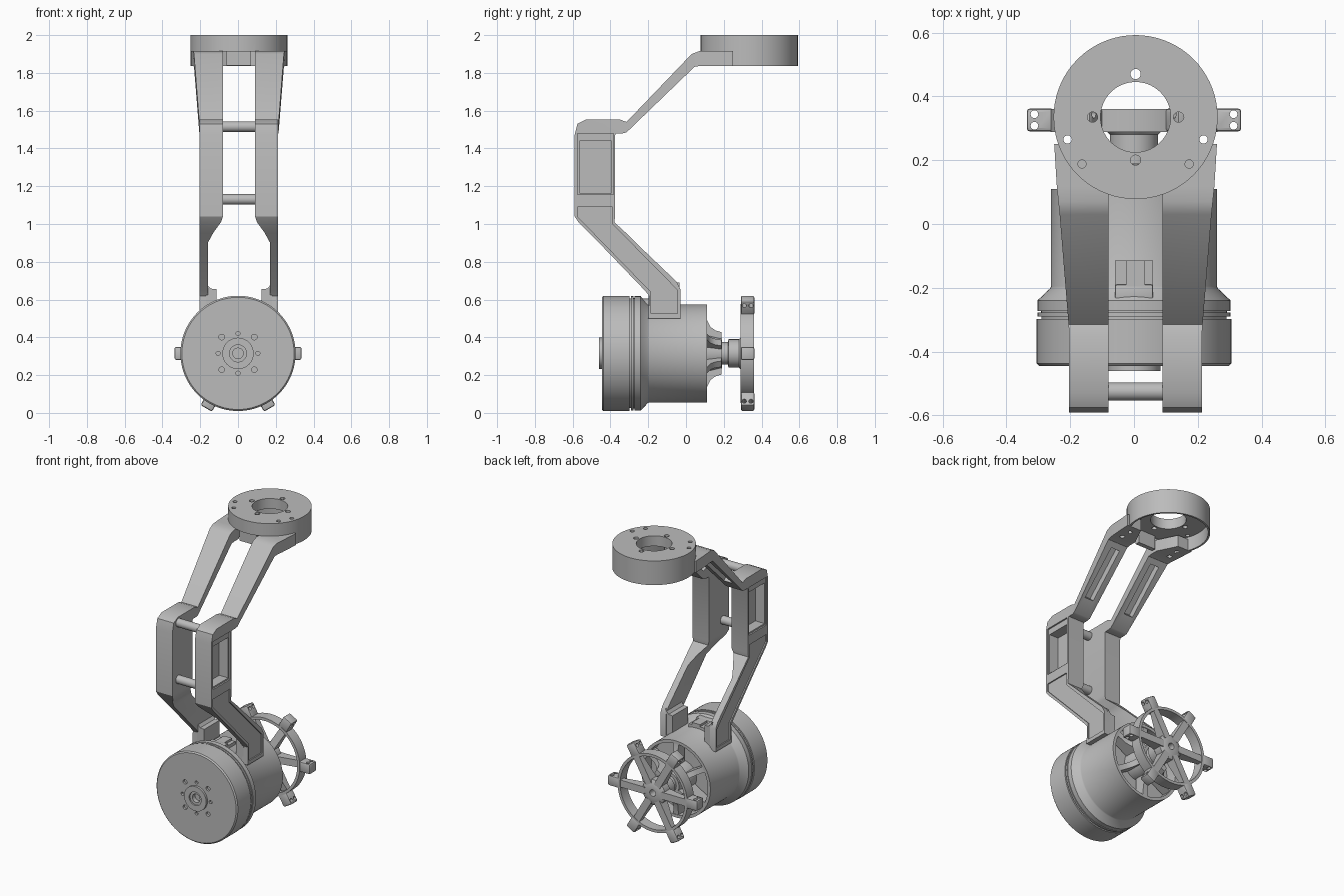
import bpy, bmesh
from math import sin, cos, pi, radians
from mathutils import Matrix, Vector

cube = bpy.data.objects.get("Cube")
if cube:
    bpy.data.objects.remove(cube)

grey = bpy.data.materials.new("machined_grey")
grey.use_nodes = True
tone = (0.5, 0.5, 0.5, 1)
grey.diffuse_color = tone
grey.node_tree.nodes["Principled BSDF"].inputs["Base Color"].default_value = tone

AXIS_Z = 0.315    # height of the motor axis
ARM_X = 0.005     # slight sideways offset of the arm frame
RING_Y = 0.335    # centre of the top mounting ring


def to_object(name, bm):
    bmesh.ops.recalc_face_normals(bm, faces=bm.faces)
    mesh = bpy.data.meshes.new(name)
    bm.to_mesh(mesh)
    bm.free()
    mesh.materials.append(grey)
    ob = bpy.data.objects.new(name, mesh)
    bpy.context.collection.objects.link(ob)
    return ob


def loft(name, rings, closed=False):
    """Skin a row of equal point loops; cap the ends unless closed."""
    bm = bmesh.new()
    rows = [[bm.verts.new(p) for p in ring] for ring in rings]
    n = len(rows[0])
    pairs = list(zip(rows, rows[1:]))
    if closed:
        pairs.append((rows[-1], rows[0]))
    else:
        bm.faces.new(rows[0])
        bm.faces.new(rows[-1])
    for a, b in pairs:
        for i in range(n):
            j = (i + 1) % n
            bm.faces.new((a[i], a[j], b[j], b[i]))
    bmesh.ops.remove_doubles(bm, verts=bm.verts, dist=1e-5)
    wires = [e for e in bm.edges if not e.link_faces]
    bmesh.ops.delete(bm, geom=wires, context='EDGES')
    return to_object(name, bm)


def lathe_y(name, profile, seg=72):
    """Turn an (r, y) profile about the motor axis."""
    turns = [2 * pi * k / seg for k in range(seg)]
    return loft(name, [[(r * cos(t), y, AXIS_Z + r * sin(t)) for r, y in profile]
                       for t in turns], True)


def lathe_z(name, profile, seg=72):
    """Turn an (r, z) profile about the mounting ring axis."""
    turns = [2 * pi * k / seg for k in range(seg)]
    return loft(name, [[(r * cos(t), RING_Y + r * sin(t), z) for r, z in profile]
                       for t in turns], True)


def prism_x(name, pts, x0, x1):
    return loft(name, [[(x, y, z) for y, z in pts] for x in (x0, x1)])


def box(name, lo, hi, bevel=0):
    bm = bmesh.new()
    bmesh.ops.create_cube(bm, size=1)
    for v in bm.verts:
        v.co = Vector([(a + b) / 2 + c * (b - a) for a, b, c in zip(lo, hi, v.co)])
    if bevel:
        bmesh.ops.bevel(bm, geom=bm.edges[:], offset=bevel, segments=2,
                        profile=0.5, affect='EDGES')
    return to_object(name, bm)


def rod(name, a, b, r, seg=20):
    a, b = Vector(a), Vector(b)
    bm = bmesh.new()
    bmesh.ops.create_cone(bm, cap_ends=True, segments=seg, radius1=r, radius2=r,
                          depth=(b - a).length)
    spin = (b - a).to_track_quat('Z', 'Y').to_matrix().to_4x4()
    bm.transform(Matrix.Translation((a + b) / 2) @ spin)
    return to_object(name, bm)


def bake(ob):
    graph = bpy.context.evaluated_depsgraph_get()
    mesh = bpy.data.meshes.new_from_object(ob.evaluated_get(graph))
    ob.modifiers.clear()
    ob.data = mesh


def cut(ob, cutters, mirror=False):
    for c in cutters:
        c.hide_render = True
        m = ob.modifiers.new("cut", 'BOOLEAN')
        m.operation, m.solver, m.object = 'DIFFERENCE', 'EXACT', c
    if mirror:
        m = ob.modifiers.new("mirror", 'MIRROR')
        m.use_mirror_merge = False
    bake(ob)
    for c in cutters:
        bpy.data.objects.remove(c)


def spin_y(ob, angle):
    """Turn a part's mesh about the motor axis."""
    centre = Matrix.Translation((0, 0, AXIS_Z))
    ob.data.transform(centre @ Matrix.Rotation(angle, 4, 'Y') @ centre.inverted())


# Side arms: front edge (y, z), back edge (y, z), inner x, outer x
stations = [
    (-.20, .50, -.03, .50, .165, .208), (-.195, .62, -.03, .655, .165, .208),
    (-.215, .645, -.05, .695, .165, .208), (-.46, .90, -.265, .90, .165, .208),
    (-.515, .955, -.32, .955, .135, .208), (-.57, 1.01, -.38, 1.01, .095, .208),
    (-.59, 1.04, -.375, 1.04, .085, .208), (-.59, 1.47, -.375, 1.47, .085, .208),
    (-.575, 1.53, -.37, 1.48, .085, .208), (-.53, 1.553, -.35, 1.48, .085, .208),
    (-.35, 1.553, -.335, 1.48, .085, .208), (-.315, 1.54, -.315, 1.485, .085, .21),
    (.03, 1.90, .045, 1.832, .085, .238), (.07, 1.915, .07, 1.836, .085, .242),
    (.12, 1.915, .12, 1.836, .085, .247), (.25, 1.915, .25, 1.836, .15, .255)]
arms = loft("side_arms", [[(xi, a, b), (xo, a, b), (xo, c, d), (xi, c, d)]
                          for a, b, c, d, xi, xo in stations])
cutters = [
    box("window_lip", (.198, -.575, 1.155), (.3, -.385, 1.48)),
    box("window_pocket", (.13, -.565, 1.165), (.3, -.395, 1.44)),
    prism_x("shin_pocket", [(-.185, .525), (-.045, .525), (-.045, .65), (-.39, 1.0),
                            (-.39, 1.09), (-.575, 1.09), (-.575, 1.04), (-.185, .64)],
            .2, .3),
    loft("thigh_slot", [[(x, y + s, z - s) for x, s in
                         ((.125, -.015), (.19, -.015), (.19, .1), (.125, .1))]
                        for y, z in ((-.25, 1.575), (.0, 1.82))])]
for y, z, r in ((-.52, 1.515, .015), (-.45, 1.515, .015), (-.54, 1.125, .015),
                (-.43, 1.125, .015), (-.135, .59, .011), (-.095, .59, .011)):
    cutters.append(rod("screw_hole", (.17, y, z), (.3, y, z), r))
for y in (.12, .19):
    cutters.append(rod("pad_hole", (.19, y, 1.8), (.19, y, 1.88), .016))
cut(arms, cutters, mirror=True)
arms.location.x = ARM_X

# Cross bars between the arms
for z in (1.515, 1.13):
    rod("cross_bar", (-.1, -.525, z), (.1, -.525, z), .028, 32)

# Feet that seat the arms on the motor
foot = [(.175, .5), (.175, .69), (.162, .672), (.15, .658), (.12, .655), (.12, .52)]
for s in (-1, 1):
    loft("arm_foot", [[(s * x + ARM_X, y, z) for x, z in foot] for y in (-.198, -.035)])
box("cable_block", (-.06, -.25, .5), (.06, -.19, .605), .006)
box("cable_plug", (-.06, -.2, .5), (.06, -.115, .59))
box("cable_plug_core", (-.025, -.2, .5), (.035, -.115, .605))

# Top mounting ring: a cup open below
ring = lathe_z("mounting_ring", [(.11, 1.93), (.11, 2), (.257, 2), (.257, 1.836),
                                 (.245, 1.836), (.245, 1.93)])
holes = [box("front_gap", (-.085, .03, 1.8), (.085, .2, 1.914))]
for x, y, r in ((0, .135, .016), (0, -.135, .016), (.135, 0, .016), (-.135, 0, .016),
                (.213, -.07, .013), (-.213, -.07, .013), (.168, -.147, .013),
                (-.168, -.147, .013)):
    holes.append(rod("ring_hole", (x, RING_Y + y, 1.9), (x, RING_Y + y, 2.1), r))
cut(ring, holes)
ring.location.x = ARM_X
box("ring_key", (-.06, .1, 1.838), (.07, .13, 1.94))

# Motor: rotor drum, grooves, collar, stator can
motor = lathe_y("motor_housing", [
    (0, -.42), (.028, -.42), (.028, -.45), (.045, -.45), (.045, -.46), (.083, -.46),
    (.083, -.445), (.297, -.445), (.305, -.437), (.305, -.298), (.29, -.298),
    (.29, -.29), (.303, -.29), (.303, -.278), (.292, -.278), (.292, -.272),
    (.303, -.272), (.303, -.24), (.264, -.203), (.26, -.195), (.26, .11),
    (.24, .11), (.24, .03), (0, .03)], 96)
bolts = []
for k in range(8):
    t, r = k * pi / 4, (.122 if k % 2 else .105)
    x, z = r * cos(t), AXIS_Z + r * sin(t)
    bolts.append(rod("bolt_hole", (x, -.5, z), (x, -.43, z), .015 if k % 2 else .011))
cut(motor, bolts)

# Rear spider: curved fins inside the can
fin = [(.05, .04), (.245, .04), (.245, .106), (.175, .112), (.14, .13), (.122, .155),
       (.112, .188), (.05, .188)]
for k in range(6):
    f = prism_x("rear_fin", [(y, AXIS_Z + r) for r, y in fin], -.018, .018)
    spin_y(f, k * pi / 3)
lathe_y("output_shaft", [(0, .03), (.1, .03), (.1, .1), (.08, .18), (.08, .19),
                         (.06, .19), (.06, .222), (.075, .225), (.075, .28),
                         (.085, .29), (.085, .345), (.06, .358), (.022, .358),
                         (.022, .3), (0, .3)])

# Spoked wheel with six drilled lugs
lathe_y("wheel_rim", [(.243, .288), (.262, .288), (.262, .36), (.243, .36)])
for k in range(6):
    turn = pi / 6 + k * pi / 3
    spoke = prism_x("wheel_spoke", [(.285, AXIS_Z + .06), (.358, AXIS_Z + .06),
                                    (.358, AXIS_Z + .25), (.325, AXIS_Z + .25)],
                    -.024, .024)
    spin_y(spoke, turn)
    lug = box("wheel_lug", (-.035, .29, AXIS_Z + .25), (.035, .362, AXIS_Z + .336), .01)
    cut(lug, [rod("lug_hole", (-.1, y, AXIS_Z + .312), (.1, y, AXIS_Z + .312), .012)
              for y in (.308, .344)])
    spin_y(lug, turn)

# Smooth shading with crisp edges
bpy.ops.object.select_all(action='DESELECT')
for ob in bpy.context.collection.objects:
    if ob.type == 'MESH':
        ob.select_set(True)
        bpy.context.view_layer.objects.active = ob
bpy.ops.object.shade_smooth_by_angle(angle=radians(30))
